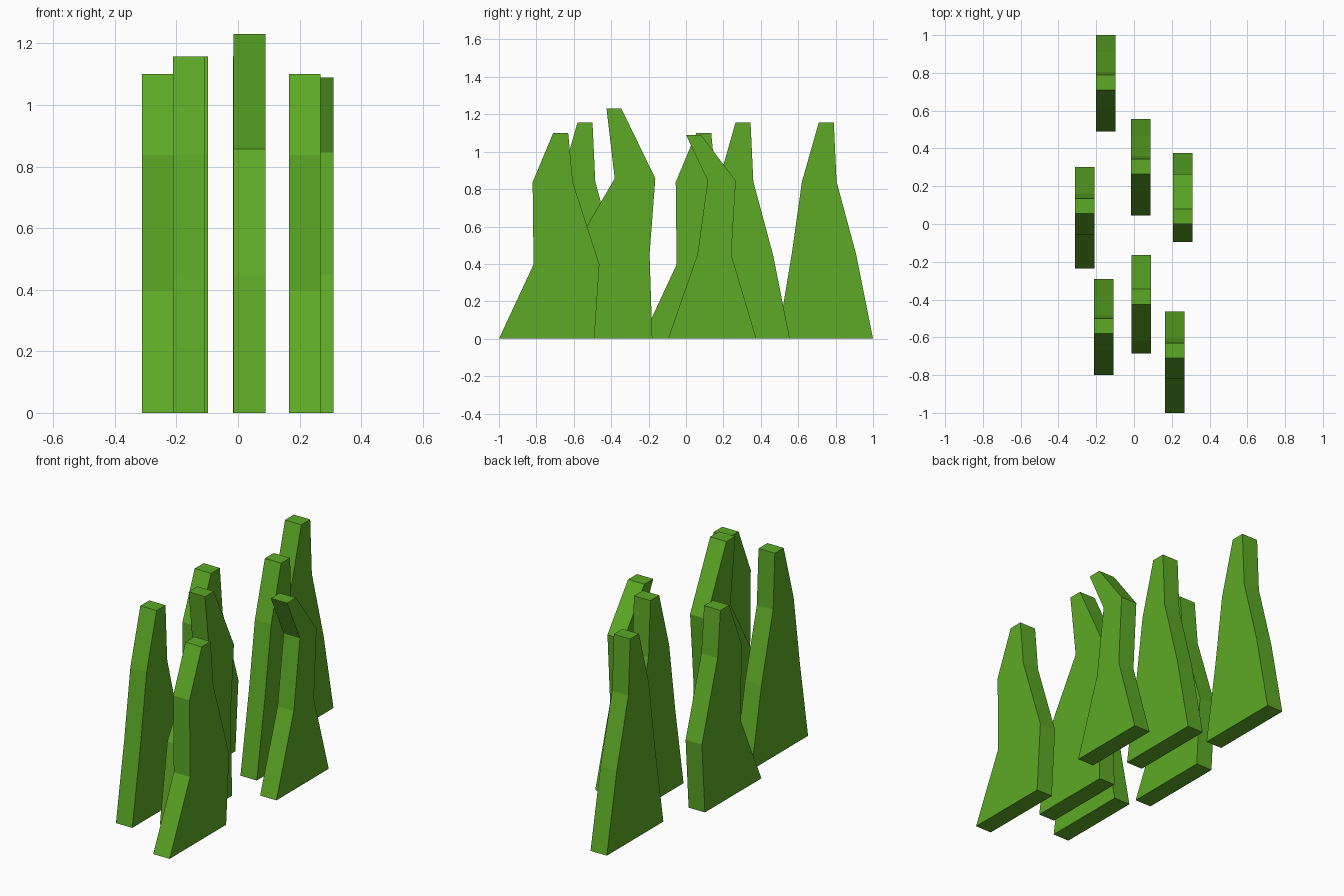
import bpy, bmesh

cube = bpy.data.objects.get("Cube")
if cube:
    bpy.data.objects.remove(cube, do_unlink=True)

green = bpy.data.materials.new("grass_green")
green.use_nodes = True
COLOR = (0.109, 0.402, 0.019, 1)
green.diffuse_color = COLOR
bsdf = next(n for n in green.node_tree.nodes if n.type == 'BSDF_PRINCIPLED')
bsdf.inputs["Base Color"].default_value = COLOR
bsdf.inputs["Roughness"].default_value = 0.8

THICK = 0.103

# Side outlines (y, z), with y measured from the front foot of the blade
STRAIGHT = [(0, 0), (0.075, 0.45), (0.13, 0.84), (0.22, 1.157),
            (0.30, 1.157), (0.315, 0.84), (0.42, 0.45), (0.51, 0)]
BOWED = [(0, 0), (0.185, 0.397), (0.18, 0.837), (0.29, 1.1),
         (0.37, 1.1), (0.395, 0.837), (0.537, 0.397), (0.51, 0)]
HOOKED = [(0, 0), (0.157, 0.45), (0.212, 0.845), (0.096, 1.09),
          (0.176, 1.09), (0.362, 0.845), (0.338, 0.45), (0.472, 0)]
WIDE_HOOKED = [(0, 0), (0.067, 0.45), (0.304, 0.857), (0.26, 1.23),
               (0.34, 1.23), (0.521, 0.857), (0.49, 0.45), (0.505, 0)]


def blade(name, outline, x, y):
    """Extrude a side outline along x; x is the right face, y the front foot."""
    bm = bmesh.new()
    face = bm.faces.new([bm.verts.new((x, y + py, pz)) for py, pz in outline])
    side = bmesh.ops.extrude_face_region(bm, geom=[face])
    moved = [v for v in side["geom"] if isinstance(v, bmesh.types.BMVert)]
    bmesh.ops.translate(bm, verts=moved, vec=(THICK, 0, 0))
    bmesh.ops.recalc_face_normals(bm, faces=bm.faces)
    mesh = bpy.data.meshes.new(name)
    bm.to_mesh(mesh)
    bm.free()
    mesh.materials.append(green)
    bpy.context.collection.objects.link(bpy.data.objects.new(name, mesh))


# Seven blades of the tuft
blade("back_blade", STRAIGHT, -0.2, 0.49)
blade("middle_back_blade", STRAIGHT, -0.016, 0.045)
blade("right_front_blade", STRAIGHT, -0.211, -0.8)
blade("right_blade", BOWED, -0.312, -0.235)
blade("left_front_blade", BOWED, 0.165, -1.0)
blade("left_hooked_blade", HOOKED, 0.207, -0.096)
blade("middle_front_blade", WIDE_HOOKED, -0.014, -0.685)
